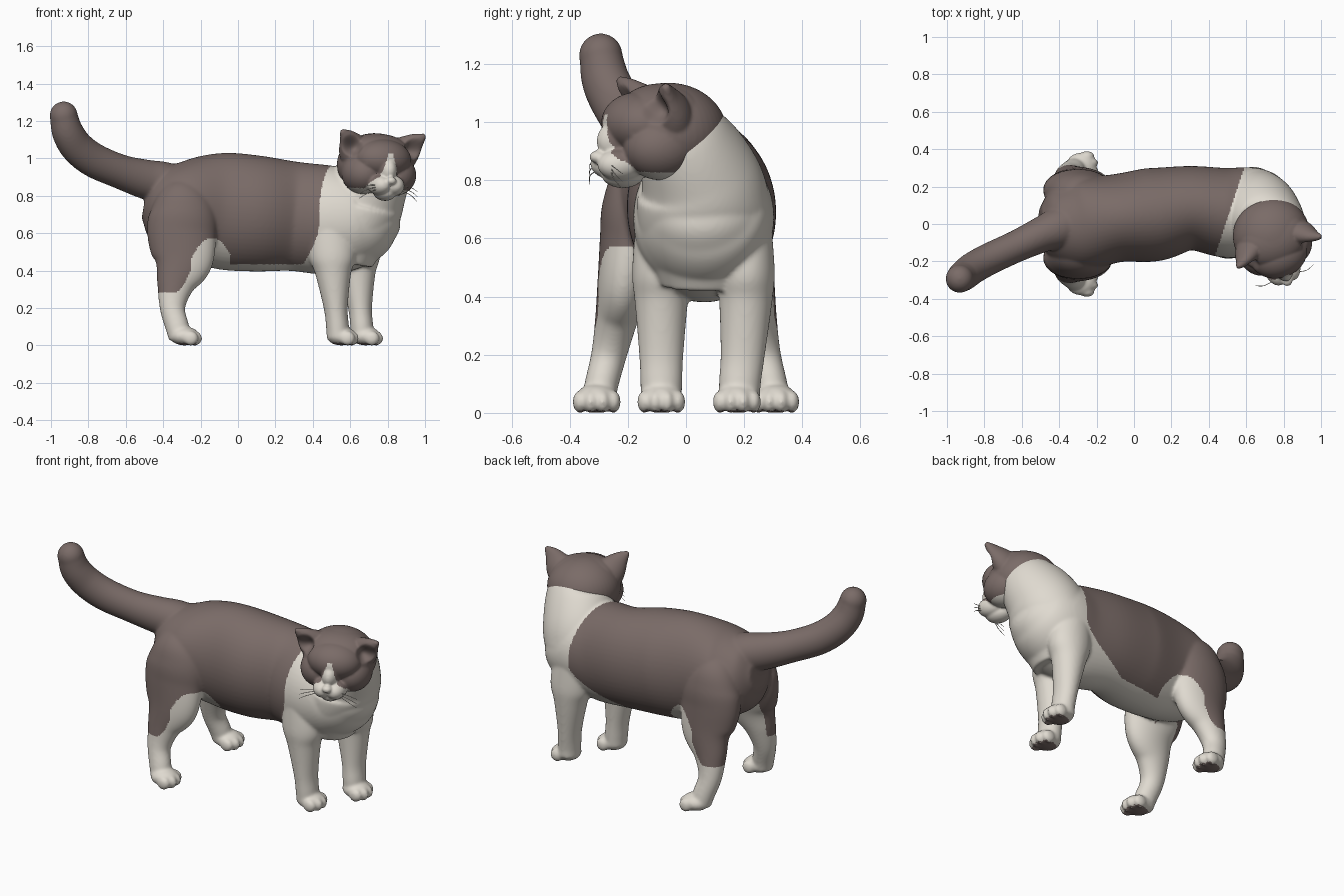
import bpy, bmesh, math
from mathutils import Vector, Matrix


def material(name, rgb):
    m = bpy.data.materials.new(name)
    m.diffuse_color = (*rgb, 1)
    return m


BROWN = material("brown_fur", (0.195, 0.148, 0.137))
WHITE = material("white_fur", (0.74, 0.70, 0.63))


def ball(bm, c, r):
    """Ellipsoid with centre c and radii r."""
    bmesh.ops.create_uvsphere(bm, u_segments=48, v_segments=32, radius=1,
                              matrix=Matrix.Translation(c) @ Matrix.Diagonal((*r, 1)))


def tube(bm, pts, side=(0, 1, 0), n=56, steps=8):
    """Smooth loft through (x, y, z, half width along side, half width across)."""
    P = [Vector(p) for p in pts]
    P = [2 * P[0] - P[1]] + P + [2 * P[-1] - P[-2]]
    path = []
    for i in range(1, len(P) - 2):
        a, b, c, d = P[i - 1:i + 3]
        for k in range(steps):
            t = k / steps
            path.append(0.5 * (2 * b + (c - a) * t + (2 * a - 5 * b + 4 * c - d) * t * t
                               + (3 * b - a - 3 * c + d) * t ** 3))
    path.append(P[-2])
    rings = []
    for i, p in enumerate(path):
        nxt, prv = path[min(i + 1, len(path) - 1)], path[max(i - 1, 0)]
        tan = (Vector(nxt[:3]) - Vector(prv[:3])).normalized()
        v = tan.cross(Vector(side)).normalized()
        u = v.cross(tan)
        rings.append([bm.verts.new(Vector(p[:3]) + u * p[3] * math.cos(2 * math.pi * k / n)
                                   + v * p[4] * math.sin(2 * math.pi * k / n)) for k in range(n)])
    for r, s in zip(rings, rings[1:]):
        for k in range(n):
            bm.faces.new((r[k], r[(k + 1) % n], s[(k + 1) % n], s[k]))
    bm.faces.new(rings[0])
    bm.faces.new(rings[-1])


def finish(bm, name, voxel=None, rule=None, smooth=5, matrix=Matrix()):
    """Make an object; fuse overlapping forms and colour its faces by a rule."""
    bmesh.ops.recalc_face_normals(bm, faces=bm.faces)
    me = bpy.data.meshes.new(name)
    bm.to_mesh(me)
    bm.free()
    ob = bpy.data.objects.new(name, me)
    bpy.context.collection.objects.link(ob)
    if voxel:
        mod = ob.modifiers.new("fuse", 'REMESH')
        mod.mode, mod.voxel_size = 'VOXEL', voxel
        mod = ob.modifiers.new("soften", 'SMOOTH')
        mod.factor, mod.iterations = 0.5, smooth
        dg = bpy.context.evaluated_depsgraph_get()
        me = bpy.data.meshes.new_from_object(ob.evaluated_get(dg))
        ob.modifiers.clear()
        ob.data = me
    me.materials.clear()
    me.materials.append(BROWN)
    me.materials.append(WHITE)
    for f in me.polygons:
        f.use_smooth = True
        f.material_index = 1 if rule is None or rule(f.center, f.normal) else 0
    ob.matrix_world = matrix
    return ob


def paw(bm, x, y):
    ball(bm, (x, y, 0.05), (0.08, 0.074, 0.05))
    for dy, dx in ((-0.058, 0.033), (-0.021, 0.054), (0.021, 0.054), (0.058, 0.033)):
        ball(bm, (x + dx, y + dy, 0.038), (0.04, 0.025, 0.039))


# Torso, chest and neck
bm = bmesh.new()
tube(bm, [(-0.50, 0, 0.77, 0.09, 0.09), (-0.44, 0, 0.76, 0.18, 0.19),
          (-0.30, 0, 0.735, 0.25, 0.26), (-0.10, 0.03, 0.72, 0.235, 0.31),
          (0.10, 0.05, 0.705, 0.25, 0.31), (0.30, 0.085, 0.69, 0.225, 0.292),
          (0.50, 0.06, 0.67, 0.24, 0.29), (0.65, 0.065, 0.68, 0.235, 0.25),
          (0.75, 0.055, 0.72, 0.19, 0.18), (0.81, 0.05, 0.76, 0.11, 0.10)])
tube(bm, [(0.59, 0.07, 0.44, 0.16, 0.13), (0.62, 0.07, 0.60, 0.22, 0.19),
          (0.655, 0.06, 0.72, 0.23, 0.215), (0.68, 0.05, 0.80, 0.21, 0.215),
          (0.73, 0.0, 0.93, 0.17, 0.19), (0.735, -0.03, 1.0, 0.13, 0.14)])

# Hind legs
for s in (-1, 1):
    tube(bm, [(-0.30, 0.07 * s, 0.88, 0.06, 0.06), (-0.30, 0.13 * s, 0.79, 0.12, 0.14),
              (-0.295, 0.167 * s, 0.70, 0.122, 0.18), (-0.30, 0.185 * s, 0.60, 0.112, 0.185),
              (-0.295, 0.215 * s, 0.45, 0.09, 0.16), (-0.335, 0.24 * s, 0.32, 0.073, 0.10),
              (-0.35, 0.265 * s, 0.20, 0.061, 0.068), (-0.325, 0.29 * s, 0.10, 0.058, 0.063),
              (-0.31, 0.30 * s, 0.04, 0.058, 0.06)])
    paw(bm, -0.285, 0.307 * s)

# Front legs
for x, y, d in ((0.52, -0.085, 0.0), (0.65, 0.195, 0.01)):
    tube(bm, [(x - 0.03, y + d, 0.64, 0.09, 0.12), (x - 0.015, y + d, 0.48, 0.10, 0.125),
              (x - 0.01, y + d, 0.38, 0.091, 0.095), (x + 0.003, y, 0.20, 0.076, 0.064),
              (x + 0.012, y - d, 0.10, 0.072, 0.061), (x + 0.015, y - d, 0.04, 0.07, 0.06)])
    paw(bm, x + 0.033, y - 2 * d)

# Tail
tube(bm, [(-0.28, 0.02, 0.85, 0.10, 0.10), (-0.40, -0.02, 0.87, 0.11, 0.112),
          (-0.50, -0.06, 0.89, 0.095, 0.105),
          (-0.63, -0.12, 0.93, 0.085, 0.092), (-0.77, -0.185, 0.99, 0.085, 0.092),
          (-0.86, -0.235, 1.06, 0.085, 0.09), (-0.91, -0.275, 1.14, 0.082, 0.085),
          (-0.932, -0.293, 1.225, 0.074, 0.074)], side=(0.45, -0.89, 0))
ball(bm, (-0.932, -0.293, 1.228), (0.075, 0.075, 0.077))


def body_white(c, n):
    if c.z < 0.02 and n.z < -0.85:         # paw pads
        return False
    if c.x < -0.25:                        # hocks, inner and front of thighs
        inner = (n.y * c.y < 0 or n.z < -0.5) and c.x > -0.41
        return (c.z < 0.285 + 16 * max(0, c.x + 0.34) ** 2
                or (c.z < 0.52 and (inner or n.x > 0.5)))
    if c.x < -0.04:                        # white arch on the thigh
        return c.z < 0.575 - 9 * (c.x + 0.14) ** 2
    low = max(0, 0.66 - c.z)
    edge = 0.49 + 0.33 * c.y - (6 if c.y > 0 else 2.5) * low ** 2
    return c.z < 0.435 or c.x > edge       # belly, chest and neck


finish(bm, "body", 0.008, body_white, 11)

# Head, built facing -y around its own centre, then turned
TURN = (Matrix.Translation((0.735, -0.06, 0.965)) @ Matrix.Rotation(math.radians(20), 4, 'Z')
        @ Matrix.Rotation(math.radians(3), 4, 'Y'))
bm = bmesh.new()
ball(bm, (0, 0, 0), (0.207, 0.20, 0.17))
ball(bm, (0, -0.02, 0.07), (0.185, 0.15, 0.098))         # crown
ball(bm, (0, -0.11, 0.03), (0.155, 0.125, 0.108))        # brow
ball(bm, (0, -0.16, -0.03), (0.055, 0.10, 0.08))         # nose bridge
ball(bm, (0, -0.258, -0.085), (0.028, 0.028, 0.022))     # nose tip
ball(bm, (0, -0.165, -0.145), (0.06, 0.075, 0.047))      # chin
for s in (-1, 1):
    ball(bm, (0.09 * s, -0.06, -0.05), (0.113, 0.13, 0.11))      # cheek
    ball(bm, (0.036 * s, -0.185, -0.11), (0.06, 0.083, 0.056))   # muzzle
    ball(bm, (0.085 * s, -0.16, 0.0), (0.045, 0.036, 0.022))     # closed eyelid
    tube(bm, [(0.10 * s, -0.02, 0.03, 0.10, 0.085), (0.15 * s, -0.045, 0.085, 0.085, 0.065),
              (0.195 * s, -0.077, 0.135, 0.05, 0.035), (0.238 * s, -0.1, 0.172, 0.011, 0.011)],
         side=(s, 0, -0.9))                                      # ear


def head_white(c, n):
    under = c.z < -0.13 + 0.55 * max(0, c.y)
    muzzle = (c.x / 0.105) ** 2 + ((c.z + 0.13) / 0.075) ** 2 < 1
    blaze = c.z < 0.06 and abs(c.x) < 0.012 + 0.3 * (0.06 - c.z)
    return under or (c.y < -0.12 and (muzzle or blaze))


head = finish(bm, "head", 0.006, head_white, 6, TURN)

# Hollow the front of each ear into a cup
normals = [v.normal.copy() for v in head.data.vertices]
for v, nrm in zip(head.data.vertices, normals):
    s = 1 if v.co.x > 0 else -1
    d = (v.co - Vector((0.178 * s, -0.11, 0.095))).length / 0.065
    face = nrm.dot(Vector((0.45 * s, -0.85, 0.2)))
    if d < 1 and face > 0:
        v.co -= Vector((0.45 * s, -0.85, 0.2)) * 0.045 * (1 - d * d) ** 2 * min(1, 2 * face)

# Whiskers
bm = bmesh.new()
for s in (-1, 1):
    for dz in (0.0, -0.02, -0.04):
        tube(bm, [(0.06 * s, -0.23, -0.11 + dz / 2, 0.002, 0.002),
                  (0.12 * s, -0.24, -0.115 + dz, 0.0018, 0.0018),
                  (0.165 * s, -0.225, -0.135 + 1.3 * dz, 0.001, 0.001)], side=(0, 0, 1), n=6)
finish(bm, "whiskers", matrix=TURN)
